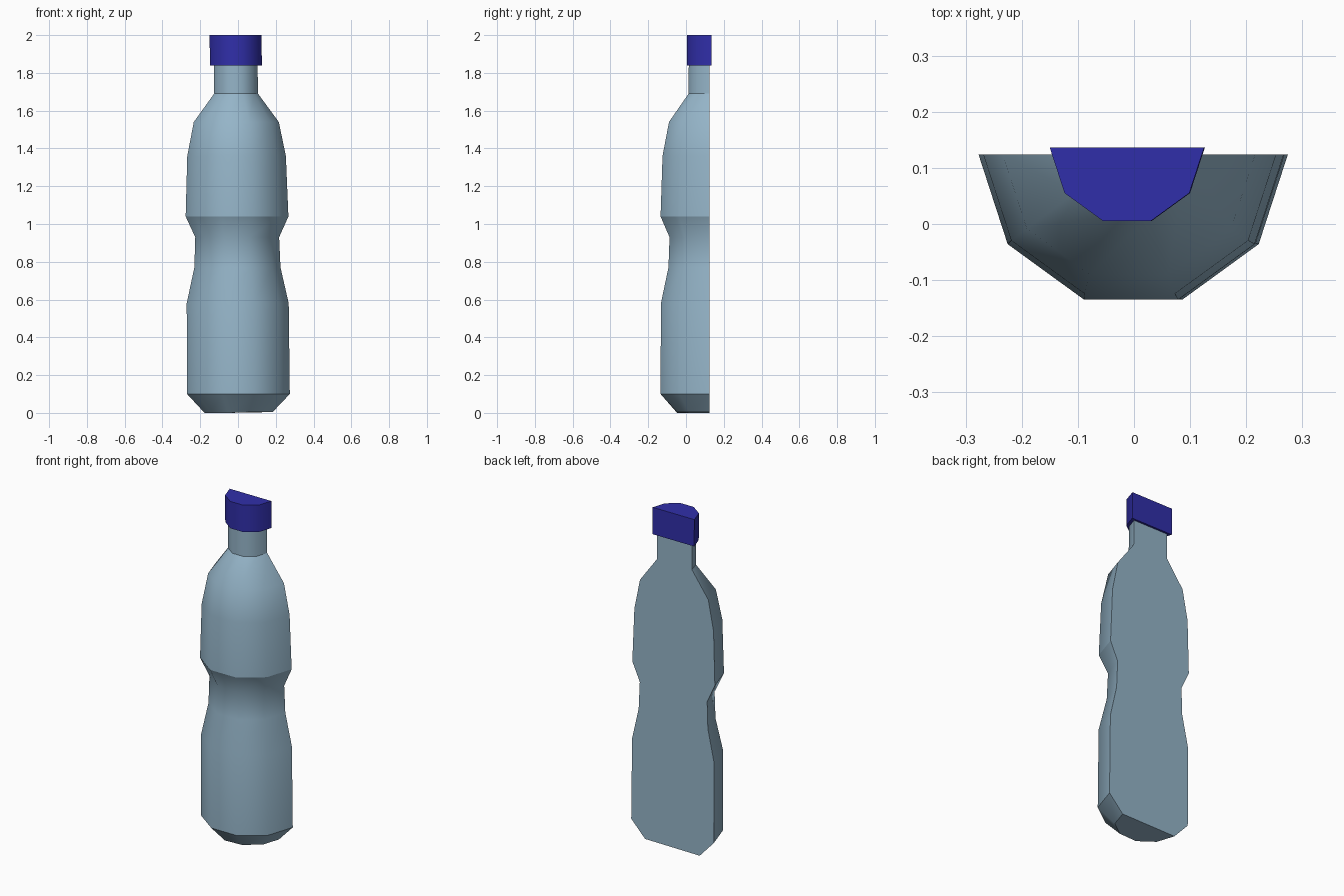
import bpy, bmesh
from math import sin, cos, pi

if "Cube" in bpy.data.objects:
    bpy.data.objects.remove(bpy.data.objects["Cube"])

SIDES = 5  # half of a ten-sided outline


def half_turned(name, profile, back_y, sharp_rings, color):
    """Half-lathe a (radius, z) profile and close it with a flat back."""
    bm = bmesh.new()
    rings = []
    for r, z in profile:
        cx = 0.003 - 0.0078 * z  # very slight lean
        rings.append([bm.verts.new((cx + r * cos(pi + pi * i / SIDES),
                                    back_y + r * sin(pi + pi * i / SIDES), z))
                      for i in range(SIDES + 1)])
    for a, b in zip(rings, rings[1:]):
        for i in range(SIDES):
            bm.faces.new((a[i], a[i + 1], b[i + 1], b[i]))
    flats = [bm.faces.new(rings[0][::-1]), bm.faces.new(rings[-1]),
             bm.faces.new([r[0] for r in rings] + [r[-1] for r in rings[::-1]])]
    bmesh.ops.recalc_face_normals(bm, faces=bm.faces)
    # smooth around the sides, crisp at the flats and shoulder rings
    for f in bm.faces:
        f.smooth = True
    for f in flats:
        for e in f.edges:
            e.smooth = False
    for k in sharp_rings:
        for a, b in zip(rings[k], rings[k][1:]):
            bm.edges.get((a, b)).smooth = False
    mesh = bpy.data.meshes.new(name)
    bm.to_mesh(mesh)
    bm.free()
    obj = bpy.data.objects.new(name, mesh)
    bpy.context.collection.objects.link(obj)
    mat = bpy.data.materials.new(name + "_material")
    mat.diffuse_color = color
    mat.use_nodes = True
    mat.node_tree.nodes["Principled BSDF"].inputs["Base Color"].default_value = mat.diffuse_color
    mesh.materials.append(mat)
    return obj


# bottle body with waist and neck
body = [(0.18, 0.005), (0.272, 0.10), (0.27, 0.58), (0.228, 0.77), (0.222, 0.93),
        (0.272, 1.04), (0.261, 1.36), (0.225, 1.54), (0.116, 1.69), (0.115, 1.84)]
half_turned("bottle_body", body, 0.124, (1, 5, 8), (0.30, 0.46, 0.58, 1))

# screw cap
half_turned("bottle_cap", [(0.1375, 1.84), (0.1375, 2.0)], 0.136, (), (0.03, 0.028, 0.40, 1))

# stand the bottle on the ground
body_mesh = bpy.data.objects["bottle_body"].data
for v in body_mesh.vertices:
    if v.co.z < 0.05:
        v.co.z = 0.0 if v.co.x < 0 else 0.004
